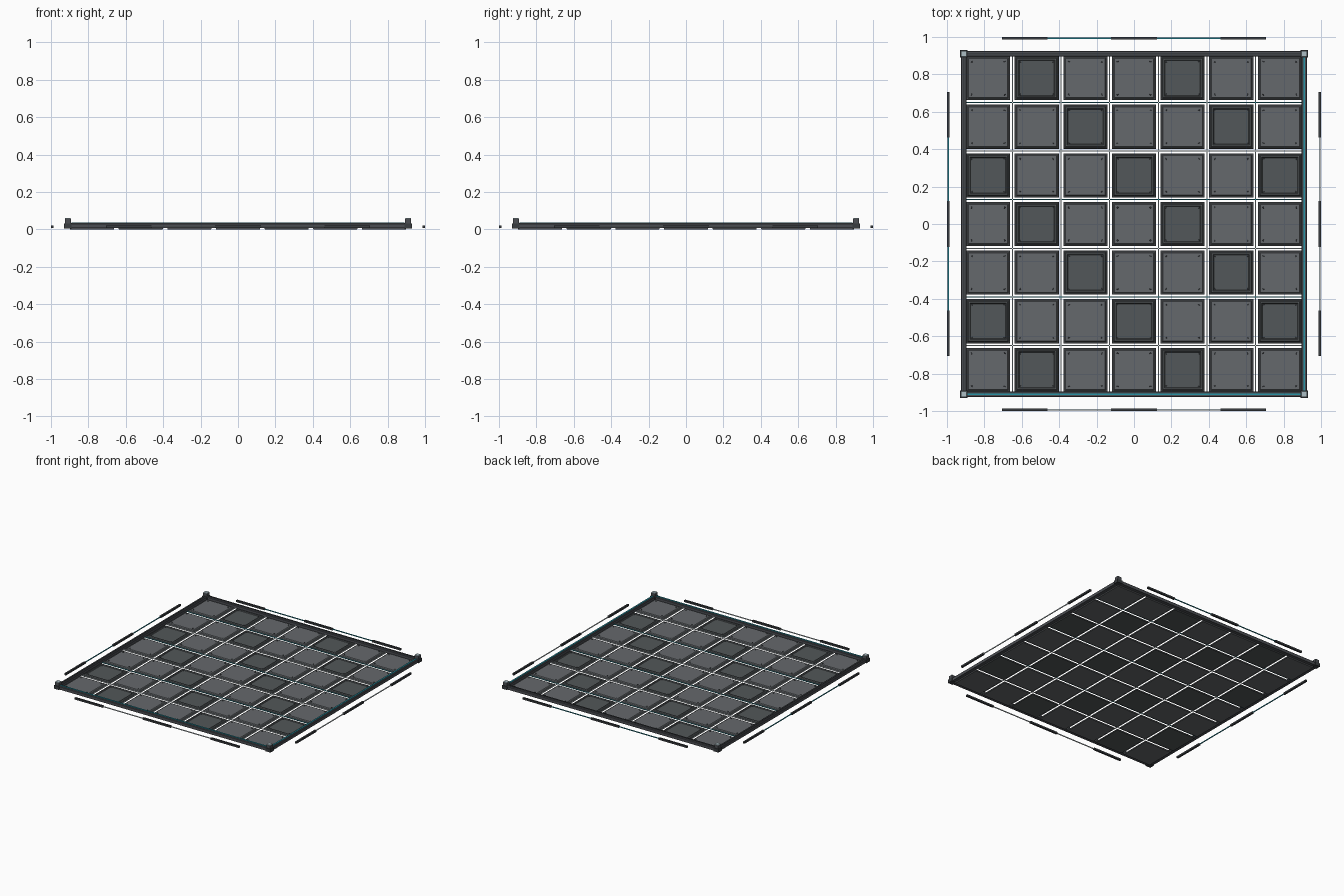
import bpy, bmesh
from mathutils import Matrix

if "Cube" in bpy.data.objects:
    bpy.data.objects.remove(bpy.data.objects["Cube"])


def material(name, r, g, b):
    m = bpy.data.materials.new(name)
    m.diffuse_color = (r, g, b, 1)
    m.use_nodes = True
    m.node_tree.nodes["Principled BSDF"].inputs["Base Color"].default_value = m.diffuse_color
    return m


PLATE = material("plate_grey", 0.13, 0.14, 0.15)
RECESS = material("recess_grey", 0.085, 0.095, 0.10)
DARK = material("dark_metal", 0.04, 0.045, 0.05)
RAIL = material("rail_grey", 0.07, 0.075, 0.085)
TEAL = material("teal_light", 0.02, 0.30, 0.38)
PALE = material("pale_light", 0.75, 0.85, 0.88)
CAP = material("cap_grey", 0.42, 0.52, 0.56)


def mesh_object(name, bm, mat):
    bmesh.ops.recalc_face_normals(bm, faces=bm.faces)
    me = bpy.data.meshes.new(name)
    bm.to_mesh(me)
    bm.free()
    me.materials.append(mat)
    ob = bpy.data.objects.new(name, me)
    bpy.context.collection.objects.link(ob)
    return ob


def add_stack(bm, cx, cy, levels):
    """Closed stack of rectangles, each level = (half x, half y, z)."""
    rings = []
    for hx, hy, z in levels:
        rings.append([bm.verts.new((cx + sx * hx, cy + sy * hy, z))
                      for sx, sy in ((-1, -1), (1, -1), (1, 1), (-1, 1))])
    for a, b in zip(rings, rings[1:]):
        for i in range(4):
            j = (i + 1) % 4
            bm.faces.new((a[i], a[j], b[j], b[i]))
    bm.faces.new(rings[0][::-1])
    bm.faces.new(rings[-1])


def stack(name, cx, cy, levels, mat):
    bm = bmesh.new()
    add_stack(bm, cx, cy, levels)
    return mesh_object(name, bm, mat)


def box(name, cx, cy, hx, hy, z0, z1, mat):
    return stack(name, cx, cy, [(hx, hy, z0), (hx, hy, z1)], mat)


def square(*pairs):
    return [(h, h, z) for h, z in pairs]


PITCH, N = 0.26, 7
HALF = 0.118

# Floor tiles: raised plates, every third diagonal carries a recessed panel
screws = bmesh.new()
for row in range(N):
    for col in range(N):
        x, y = (col - 3) * PITCH, (row - 3) * PITCH
        levels = square((HALF - 0.002, 0), (HALF, 0.002), (HALF, 0.008),
                        (0.115, 0.011), (0.110, 0.011), (0.105, 0.017))
        recessed = (col + row) % 3 == 1
        if recessed:
            levels += square((0.097, 0.017), (0.093, 0.012))
        stack("floor_tile", x, y, levels, RECESS if recessed else PLATE)
        # Corner screws
        z = 0.013 if recessed else 0.018
        for sx in (-1, 1):
            for sy in (-1, 1):
                bmesh.ops.create_cone(
                    screws, cap_ends=True, segments=8, radius1=0.005,
                    radius2=0.004, depth=0.004,
                    matrix=Matrix.Translation((x + sx * 0.088, y + sy * 0.088, z)))
mesh_object("tile_screws", screws, DARK)

# Thin light strips along the seams between tiles
for i in range(N - 1):
    p = (i - 2.5) * PITCH
    box("seam_strip_x", 0, p, 0.90, 0.003, 0.010, 0.014, TEAL if i % 2 else PALE)
    box("seam_strip_y", p, 0, 0.003, 0.90, 0.010, 0.014, PALE)

# Frame rails, accent lines and outer dashed markers on all four sides
for sx, sy in ((1, 0), (-1, 0), (0, 1), (0, -1)):
    def side(d, along, across):
        """Centre and half sizes of a bar at distance d from the middle."""
        hx, hy = (across, along) if sx else (along, across)
        return sx * d, sy * d, hx, hy

    cx, cy, hx, hy = side(0.910, 0.90, 0.015)
    inset = 0.004
    stack("frame_rail", cx, cy,
          [(hx, hy, 0.008), (hx, hy, 0.030),
           (hx - inset, hy - inset, 0.034)], RAIL)
    lit = sx > 0 or sy < 0
    box("rail_accent", *side(0.910, 0.89, 0.005), 0.033, 0.037,
        TEAL if lit else DARK)
    box("outer_line", *side(0.993, 0.70, 0.003), 0.012, 0.018,
        PALE if lit else TEAL)
    for t in (-0.585, 0, 0.585):
        x, y, hx, hy = side(0.993, 0.122, 0.007)
        box("outer_marker", x + (0 if sx else t), y + (t if sx else 0),
            hx, hy, 0.008, 0.022, DARK)

# Corner posts with pale caps
for sx in (-1, 1):
    for sy in (-1, 1):
        x, y = sx * 0.91, sy * 0.91
        box("corner_base", x, y, 0.021, 0.021, 0.006, 0.032, DARK)
        box("corner_post", x, y, 0.016, 0.016, 0.032, 0.056, RAIL)
        stack("corner_cap", x, y,
              square((0.016, 0.056), (0.016, 0.059), (0.014, 0.061)), CAP)
